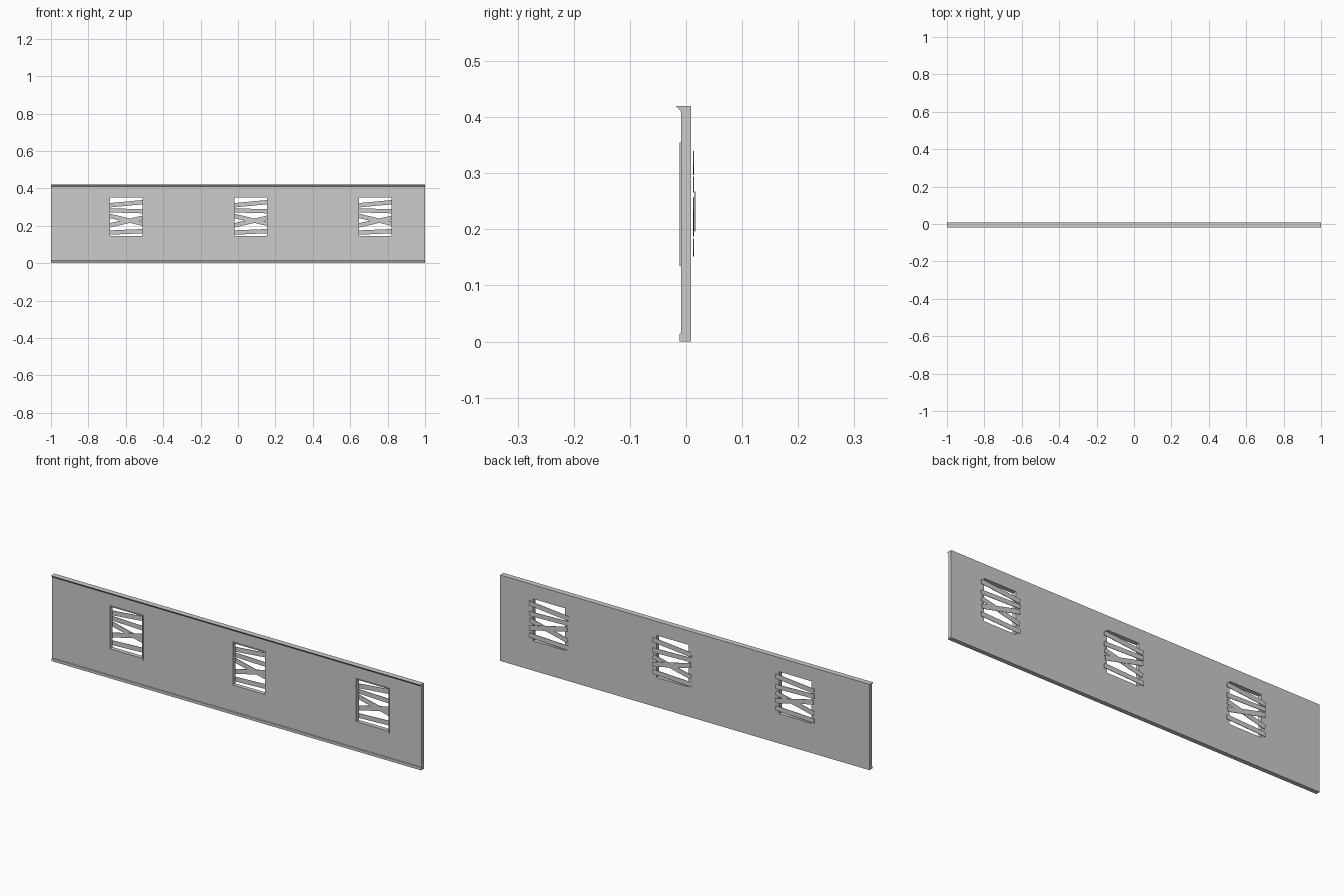
import bpy, bmesh, math
from mathutils import Matrix

if "Cube" in bpy.data.objects:
    bpy.data.objects.remove(bpy.data.objects["Cube"])


def box(name, x0, x1, y0, y1, z0, z1):
    bm = bmesh.new()
    bmesh.ops.create_cube(bm, size=1)
    bm.transform(Matrix.Translation(((x0 + x1) / 2, (y0 + y1) / 2, (z0 + z1) / 2))
                 @ Matrix.Diagonal((x1 - x0, y1 - y0, z1 - z0, 1)))
    return finish(name, bm)


def finish(name, bm):
    bmesh.ops.recalc_face_normals(bm, faces=bm.faces)
    me = bpy.data.meshes.new(name)
    bm.to_mesh(me)
    bm.free()
    ob = bpy.data.objects.new(name, me)
    bpy.context.collection.objects.link(ob)
    return ob


# Wall profile (y, z) with skirting foot and flared cornice, swept along x
profile = [(0.009, 0), (0.009, 0.42), (-0.018, 0.42), (-0.009, 0.41),
           (-0.009, 0.015), (-0.012, 0.013), (-0.012, 0)]
bm = bmesh.new()
face = bm.faces.new([bm.verts.new((-1, y, z)) for y, z in profile])
ext = bmesh.ops.extrude_face_region(bm, geom=[face])
bmesh.ops.translate(bm, vec=(2, 0, 0),
                    verts=[v for v in ext["geom"] if isinstance(v, bmesh.types.BMVert)])
wall = finish("wall", bm)

# Boards nailed over each window: left z, right z, width, back-face y
boards = [(0.308, 0.328, 0.023, 0.0145), (0.283, 0.277, 0.022, 0.0145),
          (0.198, 0.247, 0.023, 0.0145), (0.257, 0.207, 0.023, 0.0170),
          (0.163, 0.172, 0.023, 0.0145)]
HALF, T = 0.092, 0.005
ZB, ZT = 0.135, 0.355

for i, cx in enumerate((-0.598, 0.067, 0.735), 1):
    # Window opening
    cutter = box(f"window_cutter_{i}", cx - HALF, cx + HALF, -0.05, 0.05, ZB, ZT)
    cutter.hide_render = True
    cutter.hide_viewport = True
    cutter.display_type = 'WIRE'
    mod = wall.modifiers.new(f"window_{i}", 'BOOLEAN')
    mod.operation = 'DIFFERENCE'
    mod.solver = 'EXACT'
    mod.object = cutter

    # Thin frame lining the opening, proud of the front
    yf, yb = -0.012, 0.009
    for side, s in (("left", -1), ("right", 1)):
        xs = sorted((cx + s * HALF, cx + s * (HALF - T)))
        box(f"frame_{side}_{i}", xs[0], xs[1], yf, yb, ZB, ZT)
    box(f"frame_top_{i}", cx - HALF + T, cx + HALF - T, yf, yb, ZT - 0.004, ZT)
    box(f"frame_sill_{i}", cx - HALF + T, cx + HALF - T, yf, yb, ZB, ZB + 0.010)

    # Crooked boards on the back
    for j, (zl, zr, w, y) in enumerate(boards, 1):
        length = 0.212
        ob = box(f"board_{i}_{j}", -length / 2, length / 2, -0.002, 0, -w / 2, w / 2)
        ob.location = (cx, y, (zl + zr) / 2)
        ob.rotation_euler = (0, -math.atan2(zr - zl, length), 0)
